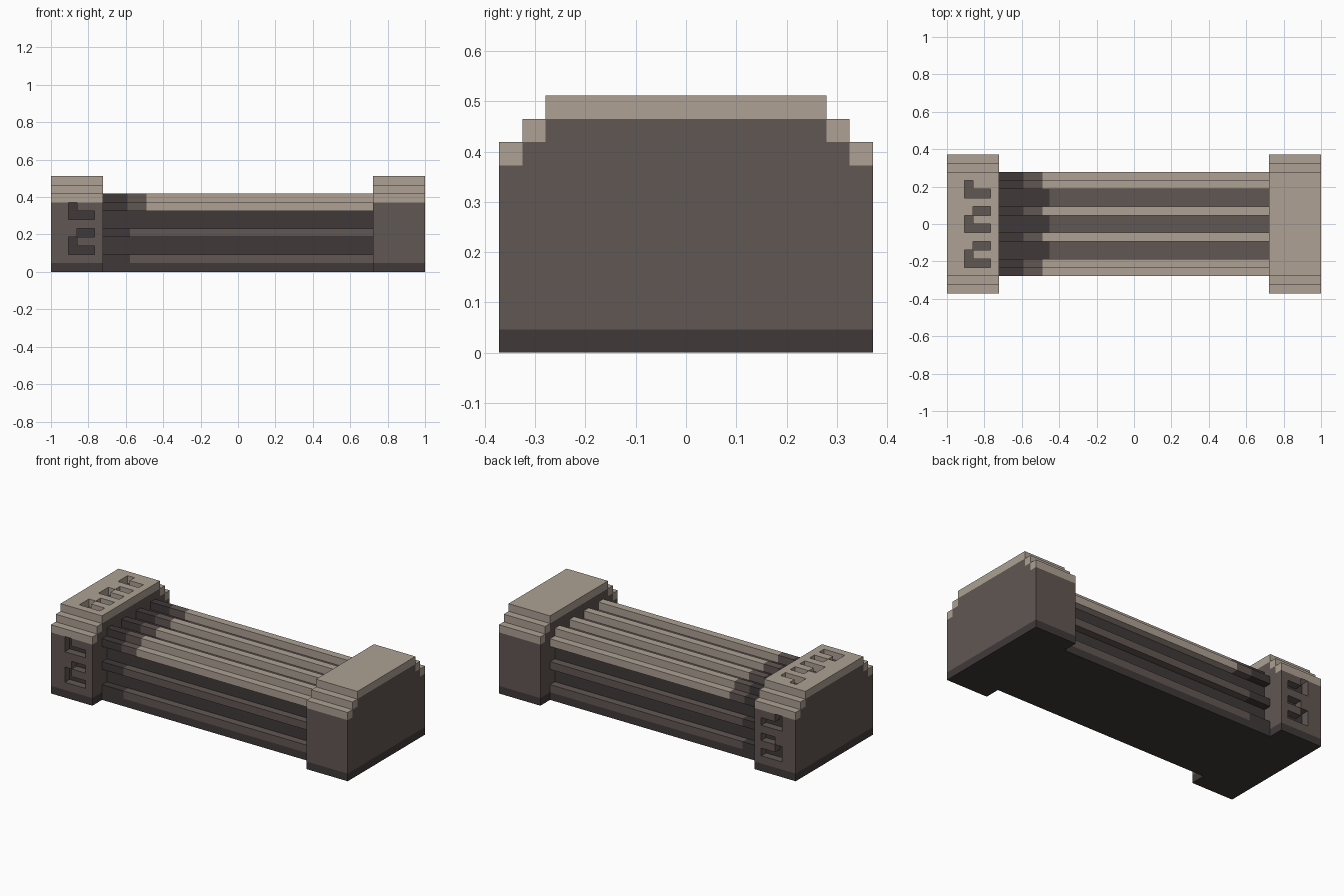
import bpy
import bmesh
from mathutils import Vector

if "Cube" in bpy.data.objects:
    bpy.data.objects.remove(bpy.data.objects["Cube"])

U = 2 / 43  # one block unit; the model is 43 units long


def material(name, rgb):
    lin = [((c / 255 + 0.055) / 1.055) ** 2.4 for c in rgb]
    m = bpy.data.materials.new(name)
    m.use_nodes = True
    m.diffuse_color = (*lin, 1)
    bsdf = m.node_tree.nodes["Principled BSDF"]
    bsdf.inputs["Base Color"].default_value = (*lin, 1)
    bsdf.inputs["Roughness"].default_value = 0.9
    return m


MATS = [material("pale_stone", (173, 161, 148)),
        material("brown_stone", (97, 87, 83)),
        material("dark_stone", (64, 58, 57))]
PALE, BROWN, DARK = range(3)


def finish(name, bm, rule):
    """Colour the faces by rule(centre, normal), scale to world size and link."""
    bmesh.ops.recalc_face_normals(bm, faces=bm.faces)
    for f in bm.faces:
        f.material_index = rule(f.calc_center_median(), f.normal) if callable(rule) else rule
    for v in bm.verts:
        v.co = Vector((v.co.x - 21.5, v.co.y, v.co.z)) * U
    me = bpy.data.meshes.new(name)
    bm.to_mesh(me)
    bm.free()
    for m in MATS:
        me.materials.append(m)
    ob = bpy.data.objects.new(name, me)
    bpy.context.collection.objects.link(ob)
    return ob


def prism(name, profile, xs, rule):
    """Extrude a (y, z) profile along x, with a ring of edges at every x."""
    bm = bmesh.new()
    rings = [[bm.verts.new((x, y, z)) for y, z in profile] for x in xs]
    bm.faces.new(rings[0])
    bm.faces.new(rings[-1])
    n = len(profile)
    for a, b in zip(rings, rings[1:]):
        for i in range(n):
            j = (i + 1) % n
            bm.faces.new((a[i], a[j], b[j], b[i]))
    return finish(name, bm, rule)


def rect(y0, y1, z0, z1):
    return [(y0, z0), (y1, z0), (y1, z1), (y0, z1)]


def pierced_plate(name, us, vs, holes, place, push, rule):
    """One-unit-thick plate of square cells, leaving out the hole cells."""
    bm = bmesh.new()
    for u in us:
        for v in vs:
            if (u, v) not in holes:
                corners = [(u, v), (u + 1, v), (u + 1, v + 1), (u, v + 1)]
                bm.faces.new([bm.verts.new(place(*c)) for c in corners])
    bmesh.ops.remove_doubles(bm, verts=bm.verts, dist=0.001)
    out = bmesh.ops.extrude_face_region(bm, geom=bm.faces[:], use_keep_orig=True)
    moved = [g for g in out["geom"] if isinstance(g, bmesh.types.BMVert)]
    bmesh.ops.translate(bm, verts=moved, vec=push)
    return finish(name, bm, rule)


def hook(v, full=True):
    """Cells of a hook-shaped slot whose long bar lies in row v."""
    cells = {(2, v), (3, v), (4, v), (2, v + 1)}
    return cells | {(3, v + 2), (4, v + 2)} if full else cells


# ---- End blocks ----
half = [(7, 1), (7, 9), (6, 9), (6, 10)]
core_profile = half + [(-y, z) for y, z in reversed(half)]


def core_rule(c, n):
    return DARK if abs(n.y) > 0.5 else BROWN


def end_block(label, x0, slotted):
    span = (x0, x0 + 6)
    us = range(x0, x0 + 6)
    side_holes = hook(2) | hook(6, False) if slotted else set()
    top_holes = hook(-5) | hook(-1) | hook(3, False) if slotted else set()
    prism(label + "_base", rect(-8, 8, 0, 1), span, DARK)
    prism(label + "_core", core_profile, span, core_rule)
    pierced_plate(label + "_cap", us, range(-6, 6), top_holes,
                  lambda u, v: (u, v, 10), (0, 0, 1), PALE)
    for side, s in (("front", -1), ("back", 1)):
        pierced_plate(f"{label}_{side}_wall", us, range(1, 8), side_holes,
                      lambda u, v: (u, 7 * s, v), (0, s, 0), BROWN)
        # stepped shoulders under the cap
        for i, (y, z) in enumerate(((7, 8), (6, 9))):
            lo, hi = sorted((s * y, s * (y + 1)))
            prism(f"{label}_{side}_step_{i + 1}", rect(lo, hi, z, z + 1), span, PALE)


end_block("slotted_end", 0, True)
end_block("plain_end", 37, False)

# ---- Ribbed middle ----
X0, X1 = 6, 37


def body_rule(c, n):
    return BROWN if n.z > 0.5 and c.x > 11.8 else DARK


def pale_rule(c, n):
    return DARK if c.x < 8.8 else BROWN if c.x < 11 else PALE


def brown_rule(c, n):
    return DARK if c.x < 9.1 else BROWN


prism("body_base", rect(-6, 6, 0, 1), (X0, X1), DARK)
prism("body_core", rect(-5, 5, 1, 8), (X0, 11.8, X1), body_rule)

for side, s in (("front", -1), ("back", 1)):
    # pale ribs on top and at the upper edge
    for label, y, z in (("inner_top_rib", 1, 8), ("outer_top_rib", 4, 8), ("edge_rib", 5, 7)):
        lo, hi = sorted((s * y, s * (y + 1)))
        prism(f"{side}_{label}", rect(lo, hi, z, z + 1), (X0, 8.8, 11, X1), pale_rule)
    # brown ribs on the sides
    lo, hi = sorted((s * 5, s * 6))
    for label, z in (("lower_side_rib", 1), ("upper_side_rib", 4)):
        prism(f"{side}_{label}", rect(lo, hi, z, z + 1), (X0, 9.1, X1), brown_rule)
